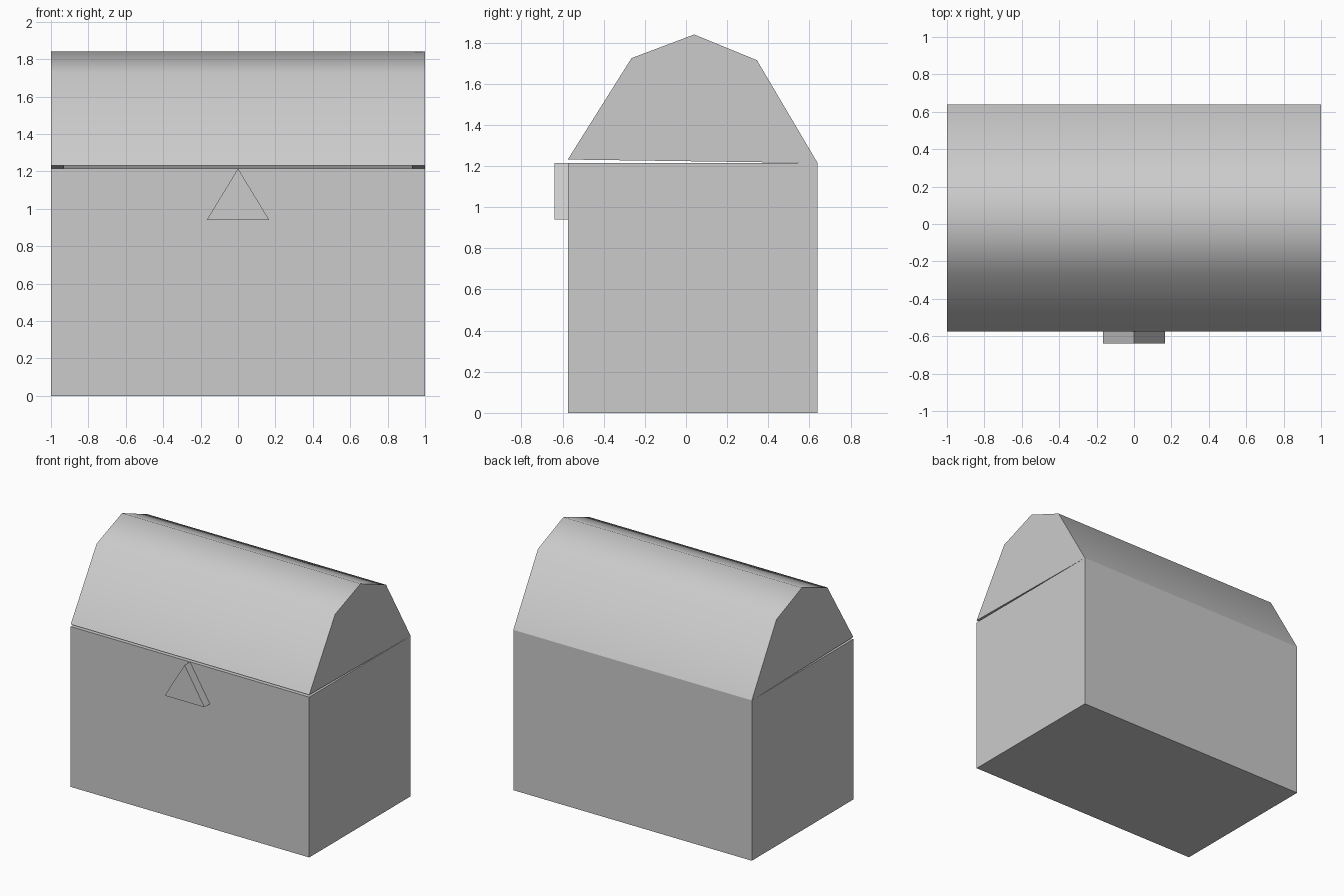
import bpy, bmesh, math

if "Cube" in bpy.data.objects:
    bpy.data.objects.remove(bpy.data.objects["Cube"])

HALF, WALL = 1.0, 0.07


def make_object(name, bm):
    bmesh.ops.recalc_face_normals(bm, faces=bm.faces)
    mesh = bpy.data.meshes.new(name)
    bm.to_mesh(mesh)
    bm.free()
    obj = bpy.data.objects.new(name, mesh)
    bpy.context.collection.objects.link(obj)
    return obj


def shell(name, profile):
    """Hollow trough along x; the open (y, z) profile runs rim to rim."""
    (y0, z0), (y1, z1) = profile[0], profile[-1]
    cy, cz = (y0 + y1) / 2, (z0 + z1) / 2
    k = 1 - 2 * WALL / (y1 - y0)
    inner = [(cy + (y - cy) * k, cz + (z - cz) * k) for y, z in profile]
    bm = bmesh.new()
    rims = []
    for pts, half in ((profile, HALF), (inner, HALF - WALL)):
        a = [bm.verts.new((-half, y, z)) for y, z in pts]
        b = [bm.verts.new((half, y, z)) for y, z in pts]
        bm.faces.new(a)
        bm.faces.new(b)
        for i in range(len(pts) - 1):
            bm.faces.new((a[i], a[i + 1], b[i + 1], b[i]))
        rims.append((a[0], b[0], b[-1], a[-1]))
    # rim between the outer and inner walls
    outer, inside = rims
    for i in range(4):
        j = (i + 1) % 4
        bm.faces.new((outer[i], outer[j], inside[j], inside[i]))
    return make_object(name, bm)


# Box body
shell("chest_body", [(-0.575, 1.215), (-0.575, 0), (0.64, 0), (0.64, 1.215)])

# Faceted lid, slightly ajar at the front
lid = shell("chest_lid", [(-0.575, 1.232), (-0.265, 1.725), (0.04, 1.84),
                          (0.345, 1.715), (0.64, 1.215)])
bpy.context.view_layer.objects.active = lid
lid.select_set(True)
bpy.ops.object.shade_smooth_by_angle(angle=math.radians(50))

# Triangular latch on the front
bm = bmesh.new()
tri = [(-0.167, 0.94), (0.167, 0.94), (0, 1.215)]
front = bm.faces.new([bm.verts.new((x, -0.64, z)) for x, z in tri])
ext = bmesh.ops.extrude_face_region(bm, geom=[front], use_keep_orig=True)
bmesh.ops.translate(bm, vec=(0, 0.065, 0),
                    verts=[v for v in ext["geom"] if isinstance(v, bmesh.types.BMVert)])
make_object("latch", bm)
